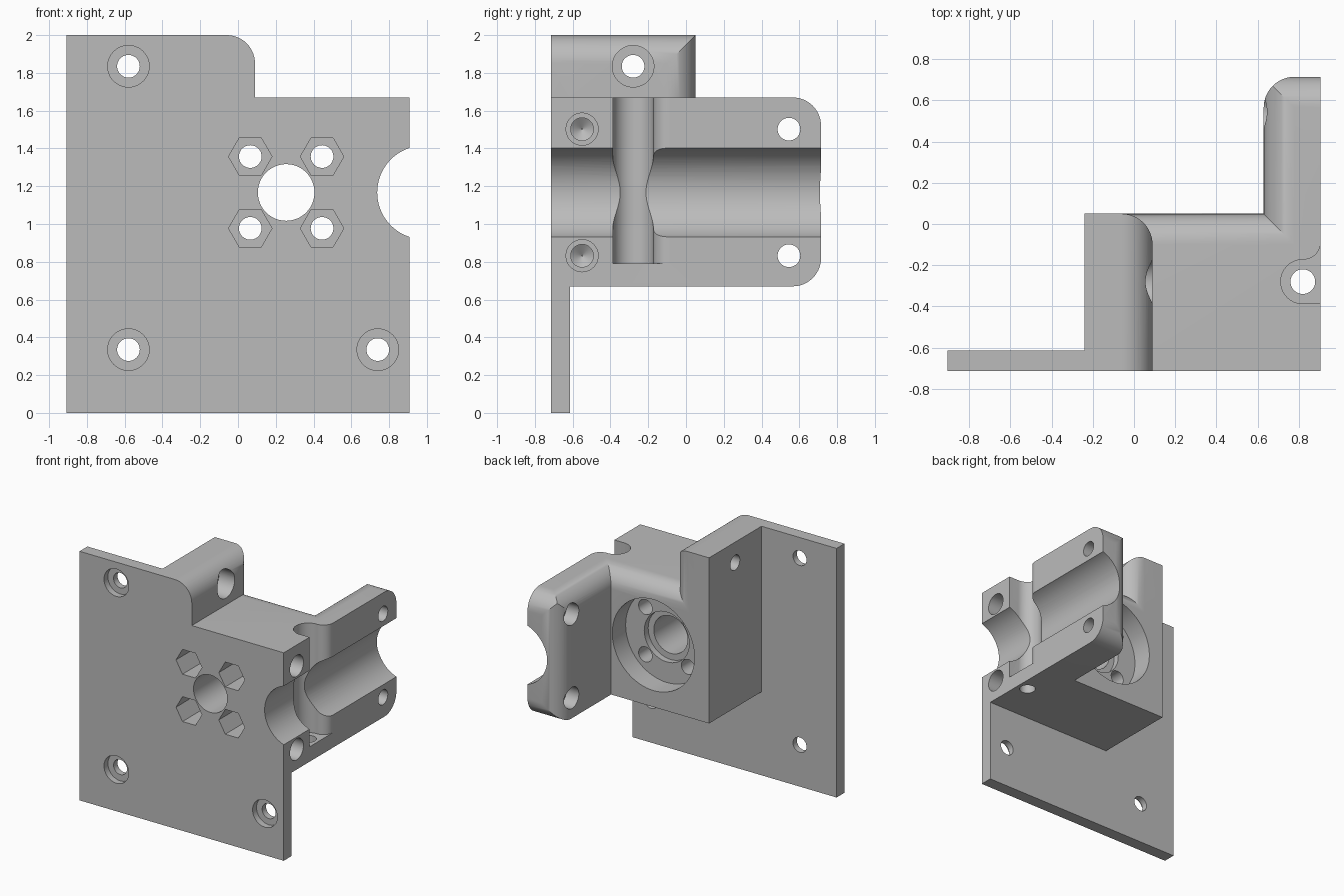
import bpy, bmesh, math
from mathutils import Vector

if "Cube" in bpy.data.objects:
    bpy.data.objects.remove(bpy.data.objects["Cube"])

W, D = 0.907, 0.715          # half width, half depth
LOW, TOP, MID = 0.67, 2.0, 1.67
STEP, BACK, ARM = 0.09, 0.05, 0.63
R, BIG = 0.15, 1.2           # edge rounding, overshoot
BORE_X, BORE_Z = 0.255, 1.167
PIN, HEAD = 0.06, 0.11


def rounded(corners, steps=14):
    """Outline from (u, v) or (u, v, radius) corners."""
    out = []
    for i, c in enumerate(corners):
        p = Vector(c[:2])
        if len(c) == 2:
            out.append(p)
            continue
        a = (Vector(corners[i - 1][:2]) - p).normalized()
        b = (Vector(corners[(i + 1) % len(corners)][:2]) - p).normalized()
        for k in range(steps + 1):       # all rounded corners are square
            t = k / steps * math.pi / 2
            out.append(p + c[2] * (a * (1 - math.sin(t)) + b * (1 - math.cos(t))))
    return out


def prism(name, outline, axis, lo, hi):
    place = {"x": lambda u, v, w: (w, u, v),
             "y": lambda u, v, w: (u, w, v),
             "z": lambda u, v, w: (u, v, w)}[axis]
    bm = bmesh.new()
    ends = [[bm.verts.new(place(u, v, w)) for u, v in outline] for w in (lo, hi)]
    n = len(outline)
    for ring in ends:
        bm.faces.new(ring)
    for i in range(n):
        j = (i + 1) % n
        bm.faces.new((ends[0][i], ends[0][j], ends[1][j], ends[1][i]))
    bmesh.ops.recalc_face_normals(bm, faces=bm.faces)
    mesh = bpy.data.meshes.new(name)
    bm.to_mesh(mesh)
    bm.free()
    obj = bpy.data.objects.new(name, mesh)
    bpy.context.collection.objects.link(obj)
    return obj


def rod(axis, u, v, r, lo, hi, sides=48):
    pts = [(u + r * math.cos(2 * math.pi * k / sides),
            v + r * math.sin(2 * math.pi * k / sides)) for k in range(sides)]
    return prism("cutter", pts, axis, lo, hi)


def combine(base, other, operation):
    mod = base.modifiers.new("combine", "BOOLEAN")
    mod.operation, mod.solver, mod.object = operation, "EXACT", other
    bpy.context.view_layer.objects.active = base
    bpy.ops.object.modifier_apply(modifier=mod.name)
    bpy.data.objects.remove(other)


def box(u0, v0, u1, v1):
    return [(u0, v0), (u1, v0), (u1, v1), (u0, v1)]


# Front plate with stepped, rounded top
bracket = prism("motor_bracket", rounded(
    [(-W, 0), (W, 0), (W, MID), (STEP, MID), (STEP, TOP, R), (-W, TOP)]),
    "y", -D, -0.615)

# Tall block behind the plate, rounded on top and back edges
tall = prism("tall_block", rounded(
    [(-0.24, LOW), (STEP, LOW), (STEP, TOP, R), (-0.24, TOP)]), "y", -D, BACK)
combine(tall, prism("cutter", rounded(
    [(-0.24, -D), (STEP, -D), (STEP, BACK, R), (-0.24, BACK)]),
    "z", 0, BIG * 2), "INTERSECT")

# Main block with rounded top back edge
main = prism("main_block", rounded(
    [(-D, LOW), (BACK, LOW), (BACK, MID, R), (-D, MID)]), "x", -0.24, W)

# Rear arm with rounded end and inner top edge
arm = prism("rear_arm", rounded(
    [(-D, LOW), (D, LOW, R), (D, MID, R), (-D, MID)]), "x", ARM, W)
combine(arm, prism("cutter", rounded(
    [(ARM, -D), (W, -D), (W, D), (ARM, D, R)]), "z", 0, BIG * 2), "INTERSECT")
combine(arm, prism("cutter", rounded(
    [(ARM, LOW), (W, LOW), (W, MID), (ARM, MID, R)]), "y", -BIG, BIG), "INTERSECT")

for part in (tall, main, arm):
    combine(bracket, part, "UNION")

cuts = []
# Rod groove along the side
cuts.append(rod("y", 0.985, BORE_Z, 0.248, -BIG, BIG, 72))
# Vertical slot with a flared mouth, and the hole beneath it
cuts.append(prism("cutter", rounded(
    [(0.713, -0.387, 0.106), (BIG, -0.387), (BIG, -0.085), (W, -0.085),
     (W, -0.173, 0.085), (0.713, -0.173, 0.106)]), "z", 0.79, BIG * 2))
cuts.append(rod("z", 0.82, -0.28, PIN, 0.5, 1))

# Motor bore, rear recess and its step
cuts.append(rod("y", BORE_X, BORE_Z, 0.365, -0.12, BIG, 72))
cuts.append(rod("y", BORE_X, BORE_Z, 0.2, -0.17, 0))
cuts.append(rod("y", BORE_X, BORE_Z, R, -BIG, 0))

# Motor screws with hexagonal nut pockets
for sx in (-1, 1):
    for sz in (-1, 1):
        x, z = BORE_X + sx * 0.19, BORE_Z + sz * 0.19
        cuts.append(rod("y", x, z, PIN, -BIG, 0))
        cuts.append(rod("y", x, z, 0.115, -BIG, -0.37, 6))

# Counterbored mounting holes in the plate
for x, z in ((-0.58, 1.835), (-0.58, 0.335), (0.74, 0.335)):
    cuts.append(rod("y", x, z, PIN, -BIG, -0.5))
    cuts.append(rod("y", x, z, HEAD, -BIG, -0.665))

# Counterbored hole across the tall block
cuts.append(rod("x", -0.28, 1.835, PIN, -0.5, BIG))
cuts.append(rod("x", -0.28, 1.835, HEAD, -0.05, BIG))

# Clamp holes: through the arm, and blind with a drilled point in the block
for z in (BORE_Z - 0.335, BORE_Z + 0.335):
    cuts.append(rod("x", 0.545, z, PIN, 0.5, BIG))
    cuts.append(rod("x", 0.545, z, 0.085, 0.4, 0.74))
    cuts.append(rod("x", -0.55, z, 0.085, 0.65, BIG))
    drill = rod("x", -0.55, z, PIN, 0.56, BIG)
    for v in drill.data.vertices:
        if v.co.x < 0.6:
            v.co.y = -0.55 + (v.co.y + 0.55) * 0.05
            v.co.z = z + (v.co.z - z) * 0.05
    shaft = rod("x", -0.55, z, PIN, 0.6, BIG)
    for v in drill.data.vertices:
        if v.co.x > 1:
            v.co.x = 0.6
    cuts += [drill, shaft]

for cutter in cuts:
    combine(bracket, cutter, "DIFFERENCE")

# Single grey finish
grey = bpy.data.materials.new("grey")
grey.use_nodes = True
color = (0.5, 0.5, 0.5, 1)
grey.diffuse_color = color
grey.node_tree.nodes["Principled BSDF"].inputs["Base Color"].default_value = color
bracket.data.materials.clear()
bracket.data.materials.append(grey)
for face in bracket.data.polygons:
    face.material_index = 0

bpy.ops.object.select_all(action="DESELECT")
bracket.select_set(True)
bpy.context.view_layer.objects.active = bracket
bpy.ops.object.shade_smooth_by_angle(angle=math.radians(30))
